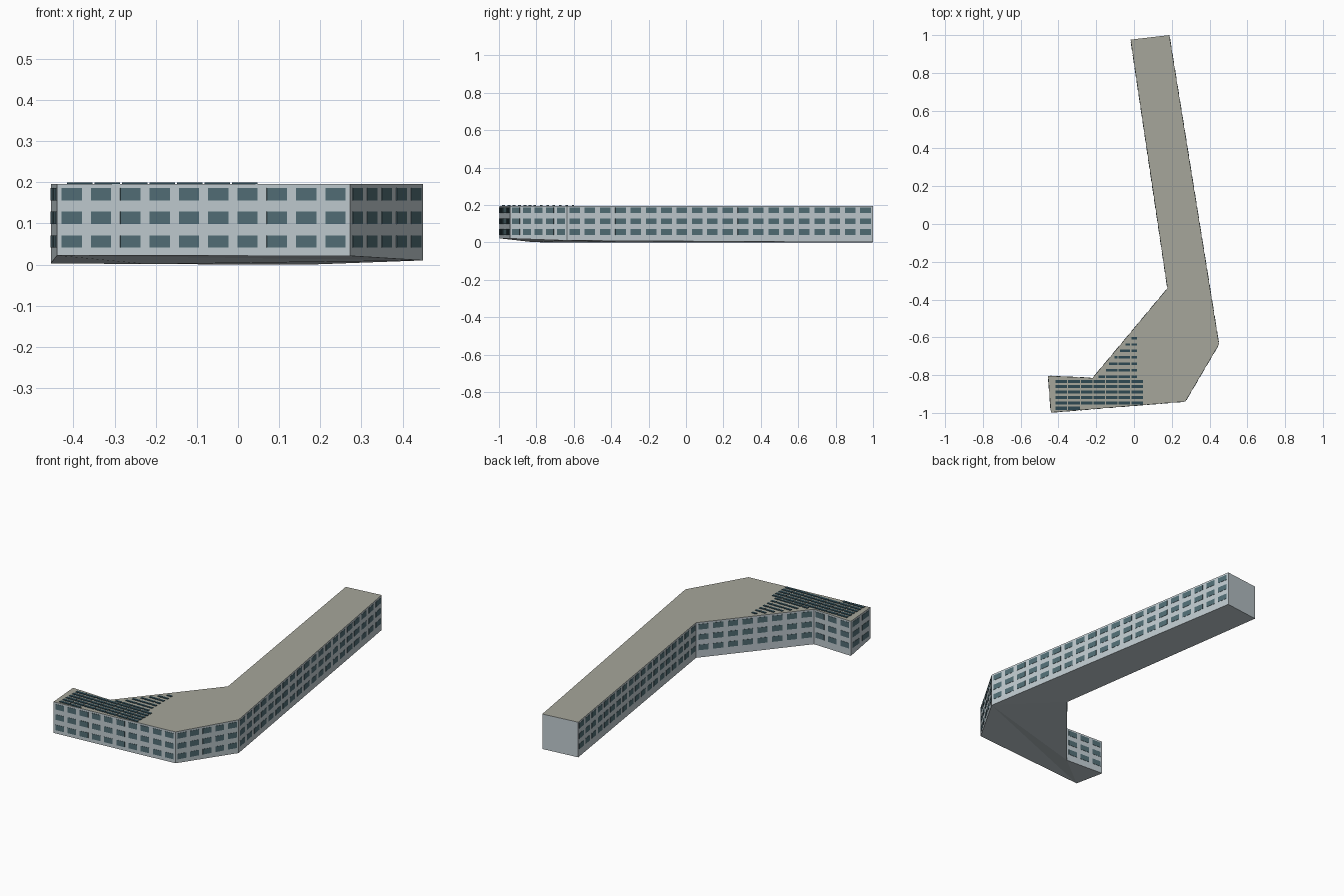
import bpy, bmesh
from mathutils import Vector

if "Cube" in bpy.data.objects:
    bpy.data.objects.remove(bpy.data.objects["Cube"])

TOP = 0.196
# footprint corners, counter-clockwise: x, y, underside height
CORNERS = [(-0.44, -0.998, 0.022), (0.272, -0.94, 0.021), (0.45, -0.637, 0.01),
           (0.187, 1.0, 0.001), (-0.018, 0.976, 0.0), (0.177, -0.341, 0.0),
           (-0.219, -0.815, 0.001), (-0.455, -0.804, 0.003)]
# windows along each wall, starting at the wall after each corner
WINDOWS = [10, 5, 20, 0, 19, 8, 3, 2]
FLOORS = [(0.041, 0.071), (0.099, 0.129), (0.156, 0.186)]


def material(name, rgb):
    m = bpy.data.materials.new(name)
    m.diffuse_color = (*rgb, 1)
    m.use_nodes = True
    m.node_tree.nodes["Principled BSDF"].inputs["Base Color"].default_value = m.diffuse_color
    return m


wall = material("pale grey wall", (0.53, 0.60, 0.635))
roof = material("warm grey roof", (0.38, 0.38, 0.325))
glass = material("blue grey glass", (0.084, 0.156, 0.181))
panel = material("dark panel", (0.026, 0.065, 0.084))


def finish(bm, name, mats):
    bmesh.ops.recalc_face_normals(bm, faces=bm.faces)
    me = bpy.data.meshes.new(name)
    bm.to_mesh(me)
    bm.free()
    for m in mats:
        me.materials.append(m)
    ob = bpy.data.objects.new(name, me)
    bpy.context.collection.objects.link(ob)
    return ob


def plate(bm, origin, u, v, n):
    """Thin box spanned by u and v, with thickness n."""
    a = [bm.verts.new(origin + d) for d in (Vector(), u, u + v, v)]
    b = [bm.verts.new(w.co + n) for w in a]
    bm.faces.new(a[::-1])
    bm.faces.new(b)
    for i in range(4):
        j = (i + 1) % 4
        bm.faces.new((a[i], a[j], b[j], b[i]))


# building shell with a slightly uneven underside
bm = bmesh.new()
low = [bm.verts.new(c) for c in CORNERS]
high = [bm.verts.new((x, y, TOP)) for x, y, z in CORNERS]
for i in range(8):
    j = (i + 1) % 8
    bm.faces.new((low[i], low[j], high[j], high[i]))
for tri in [(0, 2, 1), (0, 6, 2), (0, 7, 6), (2, 6, 5), (2, 5, 3), (3, 5, 4)]:
    bm.faces.new([low[i] for i in tri])
bm.faces.new(high).material_index = 1
finish(bm, "building_shell", [wall, roof])

# three floors of windows on each wall
bm = bmesh.new()
for i, count in enumerate(WINDOWS):
    p = Vector((*CORNERS[i][:2], 0))
    q = Vector((*CORNERS[(i + 1) % 8][:2], 0))
    out = (q - p).cross(Vector((0, 0, 1))).normalized() * 0.0015
    for k in range(count):
        step = (q - p) / count
        for z0, z1 in FLOORS:
            plate(bm, p + step * (k + 0.16) + Vector((0, 0, z0)),
                  step * 0.69, Vector((0, 0, z1 - z0)), out)
finish(bm, "wall_windows", [glass])

# rows of roof panels, trimmed to the slanting roof edges
bm = bmesh.new()
rows = [(-0.604 - 0.034 * k, 0.013, 0.015) for k in range(7)]
rows += [(-0.833 - 0.0285 * k, 0.016, 0.05) for k in range(6)]
for y, depth, right in rows:
    left = -0.415
    if y > -0.82:
        left = -0.219 + (y + 0.815) * 0.835 + 0.025
    for c in range(7):
        x0 = -0.415 + c * 0.0668
        x1 = min(x0 + 0.061, right)
        x0 = max(x0, left)
        front_edge = -0.998 + (x1 + 0.44) * 0.0815
        if x1 - x0 < 0.01 or y - depth / 2 < front_edge:
            continue
        plate(bm, Vector((x0, y - depth / 2, TOP)), Vector((x1 - x0, 0, 0)),
              Vector((0, depth, 0)), Vector((0, 0, 0.003)))
finish(bm, "roof_panels", [panel])
